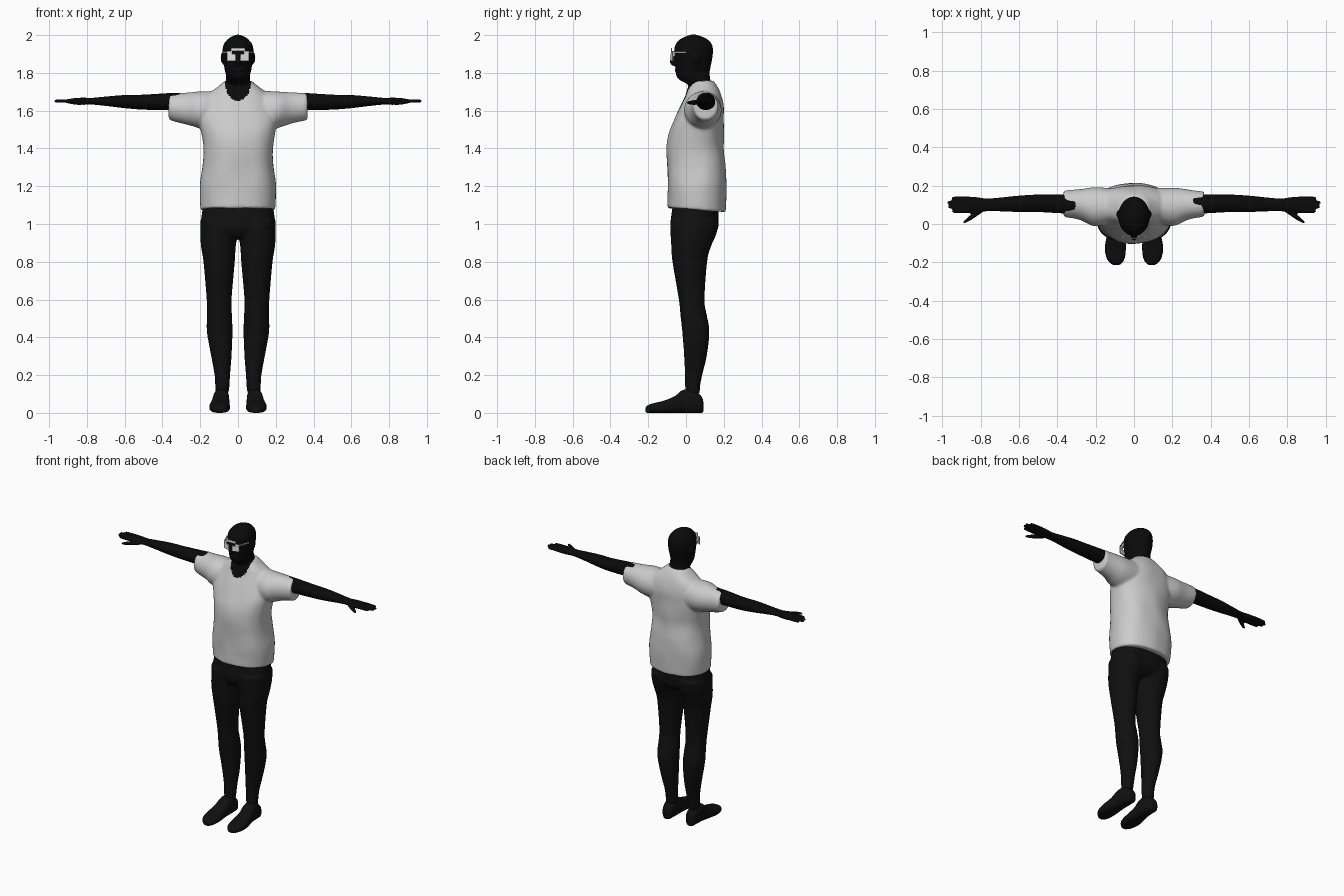
import bpy, bmesh, math
from mathutils import Matrix, Vector, noise

cube = bpy.data.objects.get("Cube")
if cube:
    bpy.data.objects.remove(cube)


def material(name, value):
    m = bpy.data.materials.new(name)
    m.use_nodes = True
    colour = (value, value, value, 1)
    m.diffuse_color = colour
    bsdf = m.node_tree.nodes["Principled BSDF"]
    bsdf.inputs["Base Color"].default_value = colour
    bsdf.inputs["Roughness"].default_value = 0.9
    return m


SKIN = material("black skin", 0.003)
TROUSERS = material("near black cloth", 0.005)
SHIRT = material("light grey cotton", 0.6)
WHITE = material("white plastic", 0.8)


def resample(rings, steps=4):
    """Smooth a list of rings with a Catmull-Rom spline."""
    pts = [rings[0]] + rings + [rings[-1]]
    out = []
    for i in range(len(rings) - 1):
        p0, p1, p2, p3 = pts[i:i + 4]
        for k in range(steps):
            t = k / steps
            out.append([0.5 * (2 * b + (c - a) * t + (2 * a - 5 * b + 4 * c - d) * t * t
                               + (3 * b - a - 3 * c + d) * t ** 3)
                        for a, b, c, d in zip(p0, p1, p2, p3)])
    return out + [rings[-1]]


def loft(bm, axis, rings, n=32, power=2.0):
    """Rings are (position along axis, centre a, centre b, radius a, radius b)."""
    loops = []
    for t, ca, cb, ra, rb in resample(rings):
        loop = []
        for i in range(n):
            c, s = math.cos(math.tau * i / n), math.sin(math.tau * i / n)
            a = ca + max(ra, 0.002) * math.copysign(abs(c) ** (2 / power), c)
            b = cb + max(rb, 0.002) * math.copysign(abs(s) ** (2 / power), s)
            co = {"x": (t, a, b), "y": (a, t, b), "z": (a, b, t)}[axis]
            loop.append(bm.verts.new(co))
        loops.append(loop)
    for lo, hi in zip(loops, loops[1:]):
        for i in range(n):
            j = (i + 1) % n
            bm.faces.new((lo[i], lo[j], hi[j], hi[i]))
    bm.faces.new(loops[0])
    bm.faces.new(loops[-1])


def upright(rows):
    """Turn (z, half width, front y, back y) into loft rings."""
    return [(z, 0, (f + b) / 2, w, (b - f) / 2) for z, w, f, b in rows]


def ball(bm, centre, size):
    bmesh.ops.create_uvsphere(bm, u_segments=20, v_segments=12, radius=1,
                              matrix=Matrix.Translation(centre) @ Matrix.Diagonal((*size, 1)))


def bar(bm, a, b, width, height):
    """Box running from a to b."""
    a, b = Vector(a), Vector(b)
    d = b - a
    turn = Matrix.Rotation(math.atan2(d.y, d.x), 4, "Z")
    bmesh.ops.create_cube(bm, size=1, matrix=Matrix.Translation((a + b) / 2) @ turn
                          @ Matrix.Diagonal((d.length, width, height, 1)))


def finish(bm, name, mat, voxel=None, mirror=False):
    bmesh.ops.recalc_face_normals(bm, faces=bm.faces)
    mesh = bpy.data.meshes.new(name)
    bm.to_mesh(mesh)
    bm.free()
    obj = bpy.data.objects.new(name, mesh)
    bpy.context.collection.objects.link(obj)
    mesh.materials.append(mat)
    if voxel:
        r = obj.modifiers.new("fuse", "REMESH")
        r.mode = "VOXEL"
        r.voxel_size = voxel
        r.use_smooth_shade = True
        s = obj.modifiers.new("soften", "SMOOTH")
        s.iterations = 3
    if mirror:
        obj.modifiers.new("mirror", "MIRROR").use_mirror_merge = False
    return obj


# Head with jaw, nose and ears
bm = bmesh.new()
loft(bm, "z", upright([
    (1.74, .060, .015, .128), (1.757, .056, -.025, .126), (1.775, .060, -.047, .125),
    (1.80, .067, -.054, .125), (1.84, .075, -.056, .132), (1.88, .081, -.060, .140),
    (1.92, .082, -.063, .143), (1.95, .076, -.056, .138), (1.975, .058, -.036, .118),
    (1.992, .034, -.004, .085), (2.002, .010, .02, .06)]))
loft(bm, "z", upright([(1.62, .07, .03, .15), (1.70, .064, .015, .14),
                       (1.76, .064, .008, .13), (1.82, .06, 0, .12)]))
ball(bm, (0, -.064, 1.86), (.015, .023, .024))
ball(bm, (0, -.05, 1.815), (.028, .012, .008))
for side in (-1, 1):
    ball(bm, (side * .082, .05, 1.88), (.010, .02, .031))
finish(bm, "head", SKIN, .007)

# Glasses
bm = bmesh.new()
for s in (-1, 1):
    bar(bm, (s * .012, -.08, 1.882), (s * .057, -.068, 1.882), .005, .036)
    bar(bm, (s * .057, -.068, 1.908), (s * .083, .0, 1.908), .005, .008)
    bar(bm, (s * .03, -.076, 1.908), (s * .057, -.068, 1.908), .005, .014)
bar(bm, (-.036, -.076, 1.925), (.036, -.076, 1.925), .006, .016)
finish(bm, "glasses", WHITE)

# Arms and hands
bm = bmesh.new()
loft(bm, "x", [
    (.30, .105, 1.65, .05, .045), (.37, .105, 1.648, .05, .045), (.50, .108, 1.645, .046, .040),
    (.60, .105, 1.648, .043, .035), (.70, .102, 1.65, .036, .025), (.77, .10, 1.65, .034, .018),
    (.82, .10, 1.65, .041, .019), (.87, .10, 1.65, .044, .016), (.905, .10, 1.65, .040, .010)])
for y, tip in ((.066, .948), (.089, .968), (.112, .972), (.134, .952)):
    loft(bm, "x", [(.86, y, 1.651, .011, .010), (tip - .015, y, 1.651, .010, .009),
                   (tip, y, 1.65, .005, .005)], 12)
loft(bm, "x", [(.79, .08, 1.645, .02, .013), (.84, .042, 1.643, .016, .013),
               (.875, .017, 1.642, .011, .010), (.89, .009, 1.642, .004, .005)], 12)
finish(bm, "arms", SKIN, .006, True)

# Trousers: hips and two legs
bm = bmesh.new()
loft(bm, "z", [(1.10, 0, .05, .185, .12), (1.0, 0, .045, .198, .128),
               (.96, 0, .043, .196, .118), (.93, 0, .035, .18, .09)], 48, 2.3)
for s in (-1, 1):
    loft(bm, "z", [(z, s * x, y, rx, ry) for z, x, y, rx, ry in (
        (1.02, .10, .045, .098, .127), (.95, .10, .04, .099, .122), (.88, .104, .027, .092, .105),
        (.80, .10, .02, .083, .092), (.60, .10, .03, .066, .068), (.52, .098, .04, .066, .070),
        (.43, .097, .052, .068, .072), (.30, .088, .05, .054, .060),
        (.20, .083, .04, .041, .046), (.14, .083, .035, .038, .040), (.10, .085, .035, .034, .038))])
finish(bm, "trousers", TROUSERS, .009)

# Shoes
bm = bmesh.new()
loft(bm, "y", [(y, x, h / 2, w, h / 2) for y, x, w, h in (
    (.092, .088, .018, .06), (.08, .088, .034, .09), (.03, .088, .041, .125), (-.02, .09, .044, .12),
    (-.06, .094, .048, .088), (-.12, .097, .055, .064), (-.17, .096, .050, .052),
    (-.20, .094, .035, .042), (-.215, .093, .014, .028))], 32, 2.7)
finish(bm, "shoes", TROUSERS, .006, True)

# Shirt: body and sleeves fused together
bm = bmesh.new()
loft(bm, "z", upright([
    (1.075, .196, -.095, .209), (1.20, .201, -.098, .216), (1.30, .190, -.10, .210),
    (1.40, .184, -.10, .197), (1.48, .193, -.09, .20), (1.55, .208, -.062, .20),
    (1.62, .20, -.03, .20), (1.68, .17, -.002, .187), (1.725, .11, .01, .168),
    (1.757, .072, .028, .145)]), 48, 2.3)
for s in (-1, 1):
    loft(bm, "x", [(s * x, y, z, ry, rz) for x, y, z, ry, rz in (
        (.10, .095, 1.605, .09, .10), (.20, .09, 1.605, .10, .098),
        (.28, .10, 1.612, .08, .083), (.368, .105, 1.622, .067, .071))])
shirt = finish(bm, "shirt", SHIRT, .009)
graph = bpy.context.evaluated_depsgraph_get()
mesh = bpy.data.meshes.new_from_object(shirt.evaluated_get(graph))
shirt.modifiers.clear()
shirt.data = mesh

# Soft cloth folds and an uneven hem
for v in mesh.vertices:
    p = v.co
    fold = noise.noise(Vector((p.x * 9, p.y * 9, p.z * 6)))
    v.co = p + v.normal * fold * .006
    if p.z < 1.2:
        v.co.z += (.05 - p.y) * .07 * (1.2 - p.z) / .12

# Scooped neckline showing the chest
mesh.materials.append(SKIN)
for f in mesh.polygons:
    c = f.center
    scoop = (c.x / .07) ** 2 + ((c.z - 1.76) / .108) ** 2 < 1 and c.y < .07
    f.material_index = 1 if scoop else 0
    f.use_smooth = True
